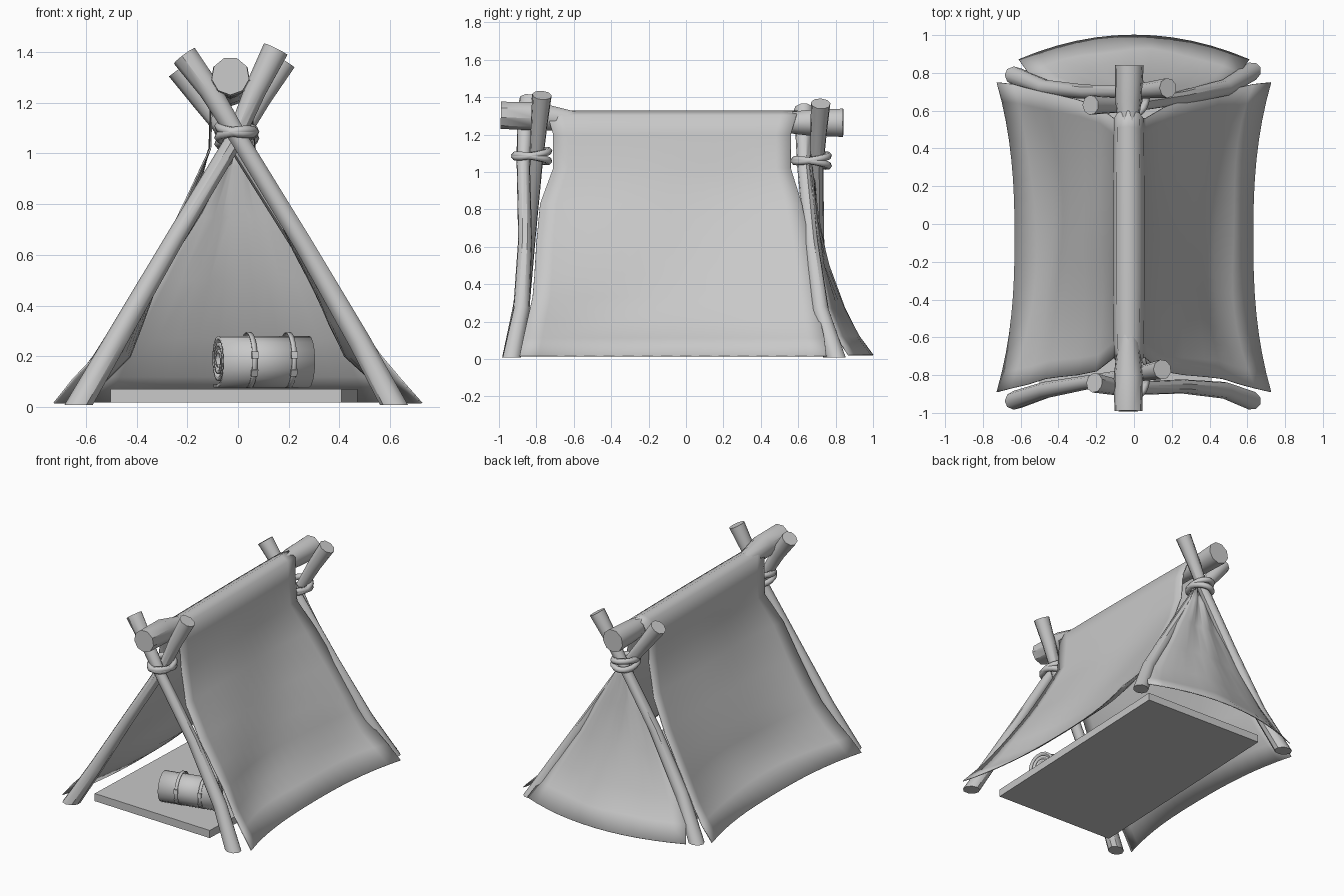
import bpy, bmesh, math
from mathutils import Vector, Matrix

cube = bpy.data.objects.get("Cube")
if cube:
    bpy.data.objects.remove(cube, do_unlink=True)

grey = bpy.data.materials.new("plain_grey")
grey.use_nodes = True
COLOUR = (0.58, 0.58, 0.58, 1)
grey.diffuse_color = COLOUR
grey.node_tree.nodes["Principled BSDF"].inputs["Base Color"].default_value = COLOUR


def finish(name, bm, angle=40, matrix=None):
    """Turn a bmesh into a shaded object."""
    bmesh.ops.recalc_face_normals(bm, faces=bm.faces)
    if matrix:
        bm.transform(matrix)
    mesh = bpy.data.meshes.new(name)
    bm.to_mesh(mesh)
    bm.free()
    mesh.materials.append(grey)
    obj = bpy.data.objects.new(name, mesh)
    bpy.context.collection.objects.link(obj)
    bpy.ops.object.select_all(action='DESELECT')
    obj.select_set(True)
    bpy.context.view_layer.objects.active = obj
    bpy.ops.object.shade_smooth_by_angle(angle=math.radians(angle))
    return obj


def thicken(obj, amount):
    mod = obj.modifiers.new("thickness", 'SOLIDIFY')
    mod.thickness = amount
    mod.offset = 0


def sheet(bm, rows):
    """Skin a grid of points."""
    grid = [[bm.verts.new(p) for p in row] for row in rows]
    for a, b in zip(grid, grid[1:]):
        for i in range(len(a) - 1):
            bm.faces.new((a[i], a[i + 1], b[i + 1], b[i]))


def pole(name, path, radii, sides=9):
    """Loft a closed tube through a path; an end near the ground is cut level."""
    pts = [Vector(p) for p in path]
    bm = bmesh.new()
    rings = []
    for i, p in enumerate(pts):
        d = (pts[min(i + 1, len(pts) - 1)] - pts[max(i - 1, 0)]).normalized()
        u = d.cross(Vector((1, 0, 0) if abs(d.y) > 0.8 else (0, 1, 0))).normalized()
        v = d.cross(u)
        ring = []
        for k in range(sides):
            t = math.tau * k / sides
            q = p + (u * math.cos(t) + v * math.sin(t)) * radii[i]
            if p.z < 0.1:
                q -= d * ((q.z - 0.008) / d.z)
            ring.append(bm.verts.new(q))
        rings.append(ring)
    for a, b in zip(rings, rings[1:]):
        for k in range(sides):
            n = (k + 1) % sides
            bm.faces.new((a[k], a[n], b[n], b[k]))
    bm.faces.new(rings[0])
    bm.faces.new(rings[-1])
    return finish(name, bm)


def box(name, size, matrix):
    bm = bmesh.new()
    bmesh.ops.create_cube(bm, size=1)
    bmesh.ops.scale(bm, vec=size, verts=bm.verts)
    return finish(name, bm, 30, matrix)


# Crossed support poles
RADII = (0.05, 0.045, 0.038, 0.036, 0.045, 0.053)
pole("front_pole_right_foot", [(-0.62, -0.93, 0.02), (-0.47, -0.88, 0.28), (-0.25, -0.84, 0.66),
     (-0.01, -0.80, 1.06), (0.07, -0.785, 1.25), (0.15, -0.77, 1.41)], RADII)
pole("front_pole_left_foot", [(0.61, -0.93, 0.02), (0.48, -0.88, 0.26), (0.26, -0.86, 0.64),
     (0.01, -0.87, 1.05), (-0.11, -0.86, 1.25), (-0.21, -0.84, 1.385)], RADII)
pole("back_pole_right_foot", [(-0.62, 0.78, 0.02), (-0.47, 0.72, 0.28), (-0.25, 0.70, 0.66),
     (-0.01, 0.70, 1.04), (0.09, 0.71, 1.22), (0.18, 0.72, 1.365)], RADII)
pole("back_pole_left_foot", [(0.61, 0.80, 0.02), (0.48, 0.72, 0.26), (0.26, 0.67, 0.62),
     (0.0, 0.63, 1.03), (-0.13, 0.63, 1.2), (-0.23, 0.63, 1.335)], RADII)

# Ridge pole, heavy at both ends
pole("ridge_pole", [(-0.03, -0.99, 1.305), (-0.03, -0.8, 1.30), (-0.03, -0.58, 1.27),
     (-0.03, 0.0, 1.265), (-0.03, 0.5, 1.265), (-0.03, 0.65, 1.265), (-0.025, 0.84, 1.265)],
     (0.075, 0.078, 0.052, 0.05, 0.052, 0.07, 0.078))

# Rope lashings, two tilted loops per crossing
for name, y, z in (("front", -0.825, 1.085), ("back", 0.67, 1.06)):
    for tilt in (-1, 1):
        bm = bmesh.new()
        rows = []
        for i in range(21):
            a = math.tau * i / 20
            row = []
            for k in range(7):
                b = math.tau * k / 6
                r = 0.02 * math.cos(b)
                row.append(((0.07 + r) * math.cos(a), (0.092 + r) * math.sin(a), 0.02 * math.sin(b)))
            rows.append(row)
        sheet(bm, rows)
        bmesh.ops.remove_doubles(bm, verts=bm.verts, dist=0.0005)
        turn = Matrix.Rotation(0.16 * tilt, 4, 'X') @ Matrix.Rotation(0.14 * tilt, 4, 'Y')
        finish(name + "_rope_loop", bm, 80,
               Matrix.Translation((-0.005, y, z + 0.012 * tilt)) @ turn)

# Sagging canvas: middle half-width, end half-width, height, front edge, back edge
PROFILE = [(0.0, 0.0, 1.325, -0.74, 0.60), (0.06, 0.055, 1.30, -0.74, 0.59),
           (0.08, 0.075, 1.2, -0.71, 0.56), (0.09, 0.085, 1.02, -0.71, 0.56),
           (0.15, 0.175, 0.83, -0.78, 0.62), (0.24, 0.29, 0.62, -0.80, 0.66),
           (0.325, 0.395, 0.45, -0.81, 0.685), (0.375, 0.47, 0.33, -0.82, 0.70),
           (0.43, 0.56, 0.2, -0.85, 0.72), (0.52, 0.64, 0.11, -0.87, 0.74),
           (0.63, 0.725, 0.015, -0.89, 0.75)]
STEPS = 16


def canvas_row(t):
    row = []
    ends = abs(2 * t - 1) ** 2.5
    last = len(PROFILE) - 1
    for side in (-1, 1):
        half = []
        for i, (mid, end, z, front, back) in enumerate(PROFILE):
            x = mid + (end - mid) * ends
            fold = 0.01 * math.sin(9 * t + i * 0.9 + side) if 3 < i < last else 0
            half.append((side * (x + fold) - 0.03 * z / 1.3, front + (back - front) * t, z))
        row += half[::-1] if side < 0 else half[1:]
    return row


bm = bmesh.new()
sheet(bm, [canvas_row(i / STEPS) for i in range(STEPS + 1)])
thicken(finish("canvas_roof", bm, 60), 0.006)

# Closed back panel, flaring out at the ground: height, half-width, centre y, edge y
BACK = [(0.02, 0.61, 1.0, 0.87), (0.12, 0.56, 0.92, 0.80), (0.27, 0.48, 0.84, 0.745),
        (0.5, 0.335, 0.755, 0.71), (0.75, 0.19, 0.70, 0.69), (0.95, 0.08, 0.68, 0.67),
        (1.06, 0.03, 0.66, 0.66)]
bm = bmesh.new()
rows = []
for z, w, centre, edge in BACK:
    row = []
    for k in range(-6, 7):
        s = k / 6
        ripple = 0.01 * math.sin(7 * s + 4 * z) * (1 - s * s)
        row.append((s * w, edge + (centre - edge) * (1 - s * s) + ripple * (z > 0.05), z))
    rows.append(row)
sheet(bm, rows)
thicken(finish("canvas_back", bm, 60), 0.006)

# Ground mat, slightly askew
box("ground_mat", (0.91, 1.61, 0.053),
    Matrix.Translation((-0.015, -0.07, 0.044)) @ Matrix.Rotation(-0.04, 4, 'Z'))

# Bedroll: spiral sheet with a flat tail
PLACE = Matrix.Translation((0.1, -0.66, 0.185)) @ Matrix.Rotation(0.24, 4, 'Z')
section = []
TURNS = 3
for i in range(TURNS * 16 + 1):
    a = -math.pi / 2 - math.tau * (TURNS - i / 16)
    r = 0.022 + 0.08 * i / (TURNS * 16)
    section.append((r * math.cos(a), r * math.sin(a)))
section.append((0.07, -0.102))
bm = bmesh.new()
sheet(bm, [[(x, y, z) for y, z in section] for x in (-0.185, 0.185)])
thicken(finish("bedroll", bm, 50, PLACE), 0.014)

# Bedroll straps and buckles
for x in (-0.06, 0.1):
    bm = bmesh.new()
    ring = [(0.108 * math.cos(math.tau * k / 20), 0.108 * math.sin(math.tau * k / 20))
            for k in range(21)]
    sheet(bm, [[(x + d, y, z) for y, z in ring] for d in (-0.01, 0.01)])
    bmesh.ops.remove_doubles(bm, verts=bm.verts, dist=0.0005)
    thicken(finish("bedroll_strap", bm, 50, PLACE), 0.004)
    for z in (-0.05, 0.02):
        y = -math.sqrt(0.11 ** 2 - z * z)
        box("strap_buckle", (0.026, 0.01, 0.028), PLACE @ Matrix.Translation((x, y, z))
            @ Matrix.Rotation(-z * 9, 4, 'X'))
